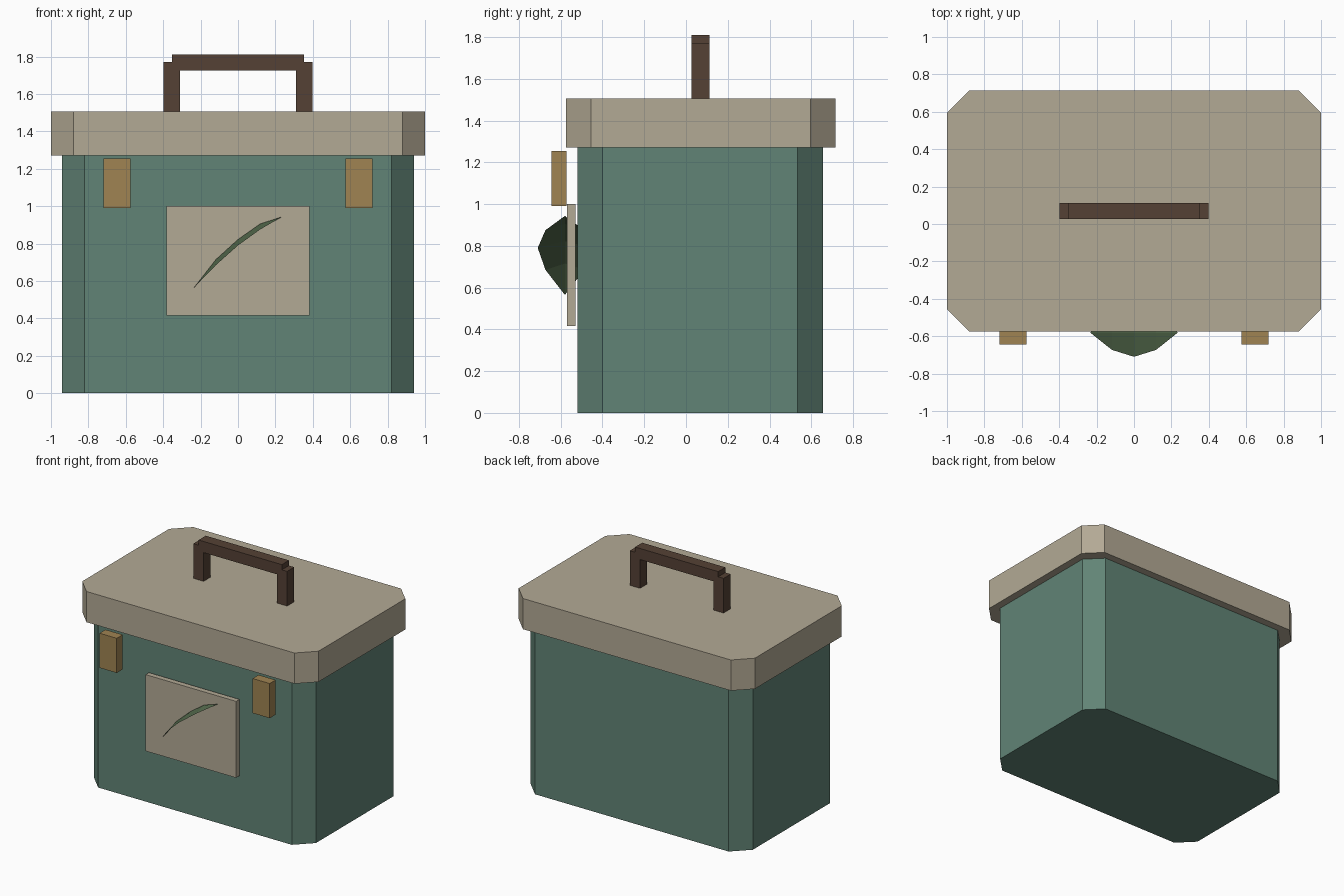
import bpy, bmesh

if "Cube" in bpy.data.objects:
    bpy.data.objects.remove(bpy.data.objects["Cube"])


def material(name, rgb):
    m = bpy.data.materials.new(name)
    m.diffuse_color = (*rgb, 1)
    m.use_nodes = True
    m.node_tree.nodes["Principled BSDF"].inputs["Base Color"].default_value = m.diffuse_color
    return m


TEAL = material("teal", (0.12, 0.23, 0.18))
CREAM = material("cream", (0.45, 0.40, 0.30))
BROWN = material("brown", (0.09, 0.053, 0.035))
BRASS = material("brass", (0.35, 0.23, 0.085))
GREEN = material("green", (0.085, 0.14, 0.07))


def finish(name, bm, mat):
    me = bpy.data.meshes.new(name)
    bm.to_mesh(me)
    bm.free()
    me.materials.append(mat)
    ob = bpy.data.objects.new(name, me)
    bpy.context.collection.objects.link(ob)
    return ob


def box(name, x, y, z, mat, chamfer=0):
    """Box from (min, max) ranges, with optionally chamfered upright edges."""
    bm = bmesh.new()
    bmesh.ops.create_cube(bm, size=1)
    for v in bm.verts:
        for i, (lo, hi) in enumerate((x, y, z)):
            v.co[i] = hi if v.co[i] > 0 else lo
    if chamfer:
        upright = [e for e in bm.edges
                   if abs(e.verts[0].co.z - e.verts[1].co.z) > 1e-4]
        bmesh.ops.bevel(bm, geom=upright, offset=chamfer, segments=1,
                        affect='EDGES', offset_type='OFFSET')
    return finish(name, bm, mat)


# Case and overhanging lid
box("case_body", (-0.94, 0.94), (-0.52, 0.655), (0, 1.27), TEAL, 0.12)
box("lid", (-1, 1), (-0.575, 0.715), (1.27, 1.505), CREAM, 0.12)

# Handle: two posts and a crossbar
for side, s in (("left", -1), ("right", 1)):
    xs = sorted((s * 0.31, s * 0.397))
    box(f"handle_post_{side}", xs, (0.027, 0.113), (1.49, 1.77), BROWN)
    # Front latches
    xs = sorted((s * 0.575, s * 0.72))
    box(f"latch_{side}", xs, (-0.645, -0.573), (0.99, 1.255), BRASS)
box("handle_bar", (-0.352, 0.352), (0.027, 0.113), (1.725, 1.81), BROWN)

# Label plate
box("label_plate", (-0.383, 0.383), (-0.57, -0.53), (0.415, 1.0), CREAM)

# Leaf: arched blade standing out of the plate, with a raised midrib
# each station: x, edge z, midrib z, half width
stations = [(-0.118, 0.685, 0.715, 0.093), (0, 0.79, 0.822, 0.13),
            (0.118, 0.875, 0.905, 0.093)]
bm = bmesh.new()
rows = [[bm.verts.new((x, -0.58 + k * w, mid if k == 0 else edge))
         for k in (-1, 0, 1)] for x, edge, mid, w in stations]
base = bm.verts.new((-0.235, -0.58, 0.565))
tip = bm.verts.new((0.235, -0.58, 0.943))
for i in (0, 1):
    bm.faces.new((base, rows[0][i], rows[0][i + 1])[::-1])
    bm.faces.new((tip, rows[-1][i + 1], rows[-1][i])[::-1])
    for a, b in zip(rows, rows[1:]):
        bm.faces.new((a[i], b[i], b[i + 1], a[i + 1]))
bmesh.ops.recalc_face_normals(bm, faces=bm.faces)
finish("leaf", bm, GREEN)
